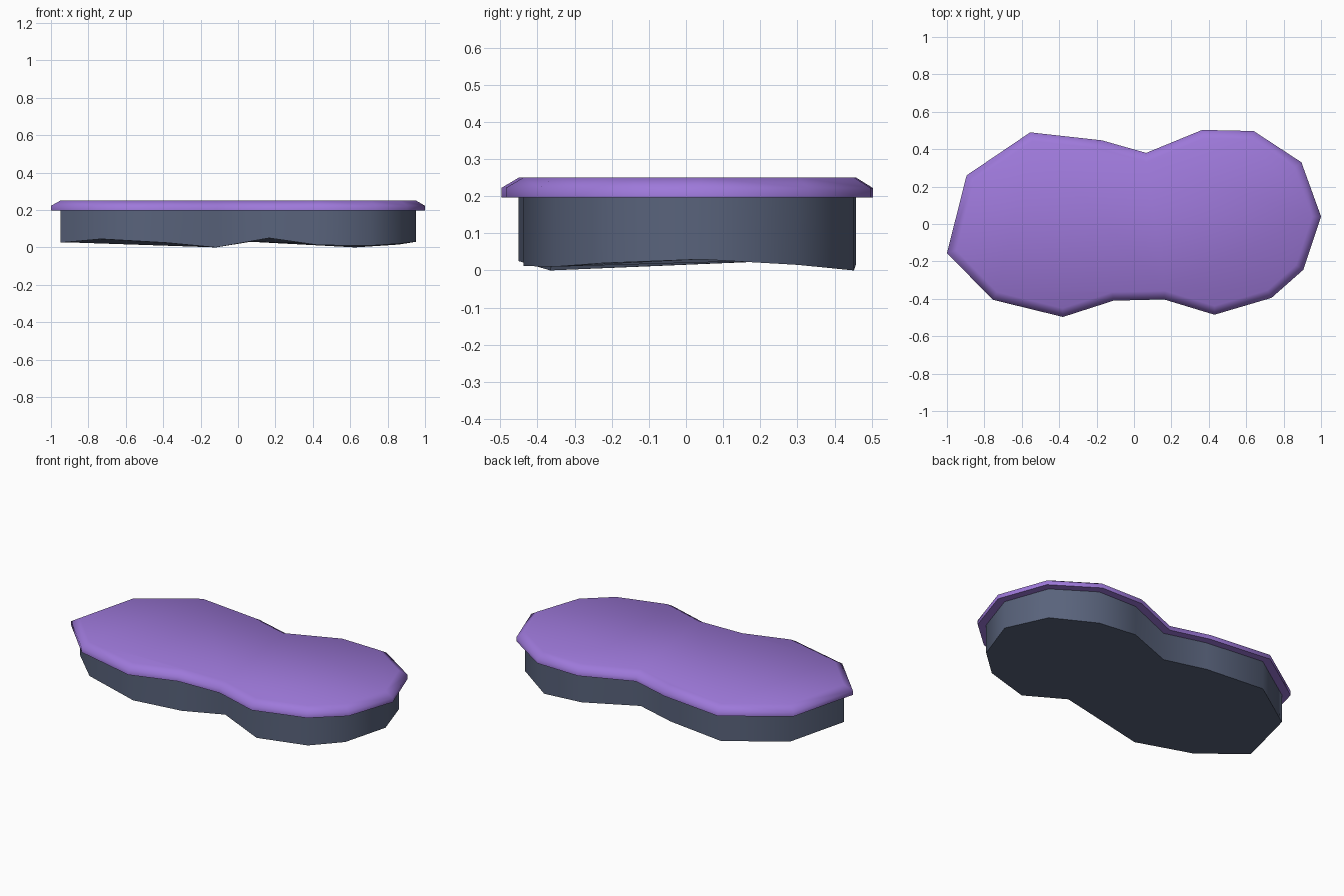
import bpy, bmesh, math
from mathutils import Vector

if "Cube" in bpy.data.objects:
    bpy.data.objects.remove(bpy.data.objects["Cube"])

# Outline of the slab top (clockwise seen from above) and bottom height at each corner
OUTLINE = [(-1.0, -0.155), (-0.895, 0.26), (-0.555, 0.49), (-0.17, 0.447),
           (0.065, 0.38), (0.365, 0.503), (0.64, 0.497), (0.895, 0.33),
           (1.0, 0.04), (0.905, -0.245), (0.735, -0.395), (0.43, -0.485),
           (0.16, -0.403), (-0.11, -0.41), (-0.38, -0.497), (-0.755, -0.405)]
BOTTOM_Z = [0.025, 0.025, 0.025, 0.03, 0.03, 0.018, 0.0, 0.015,
            0.03, 0.02, 0.01, 0.012, 0.05, 0.0, 0.025, 0.045]


def material(name, color):
    m = bpy.data.materials.new(name)
    m.diffuse_color = (*color, 1)
    m.use_nodes = True
    m.node_tree.nodes["Principled BSDF"].inputs["Base Color"].default_value = m.diffuse_color
    return m


def inset(points, d):
    """Move every edge of the outline inwards by d."""
    out = []
    n = len(points)
    for i in range(n):
        a, b, c = (Vector(points[(i + k) % n]) for k in (-1, 0, 1))
        e, f = (b - a).normalized(), (c - b).normalized()
        n1, n2 = Vector((e.y, -e.x)), Vector((f.y, -f.x))
        out.append(b + (n1 + n2) * d / (1 + n1.dot(n2)))
    return out


def loft(name, rings, mat, angle):
    """Skin stacked rings (bottom to top) and cap both ends."""
    bm = bmesh.new()
    loops = [[bm.verts.new(p) for p in ring] for ring in rings]
    n = len(loops[0])
    for lo, hi in zip(loops, loops[1:]):
        for i in range(n):
            j = (i + 1) % n
            bm.faces.new((lo[i], lo[j], hi[j], hi[i]))
    bm.faces.new(loops[0])
    bm.faces.new(loops[-1])
    bmesh.ops.recalc_face_normals(bm, faces=bm.faces)
    mesh = bpy.data.meshes.new(name)
    bm.to_mesh(mesh)
    bm.free()
    ob = bpy.data.objects.new(name, mesh)
    bpy.context.collection.objects.link(ob)
    mesh.materials.append(mat)
    bpy.ops.object.select_all(action='DESELECT')
    ob.select_set(True)
    bpy.context.view_layer.objects.active = ob
    bpy.ops.object.shade_smooth_by_angle(angle=math.radians(angle))
    return ob


def at(points, z):
    return [(p[0], p[1], z) for p in points]


purple = material("purple", (0.34, 0.19, 0.70))
slate = material("slate", (0.10, 0.125, 0.20))

# Rock body with uneven underside
wall = inset(OUTLINE, 0.045)
base = [(p.x, p.y, z) for p, z in zip(wall, BOTTOM_Z)]
loft("rock_body", [base, at(wall, 0.2)], slate, 50)

# Overhanging top slab with chamfered rim
loft("top_slab", [at(OUTLINE, 0.196), at(OUTLINE, 0.222),
                  at(inset(OUTLINE, 0.045), 0.25)], purple, 60)
